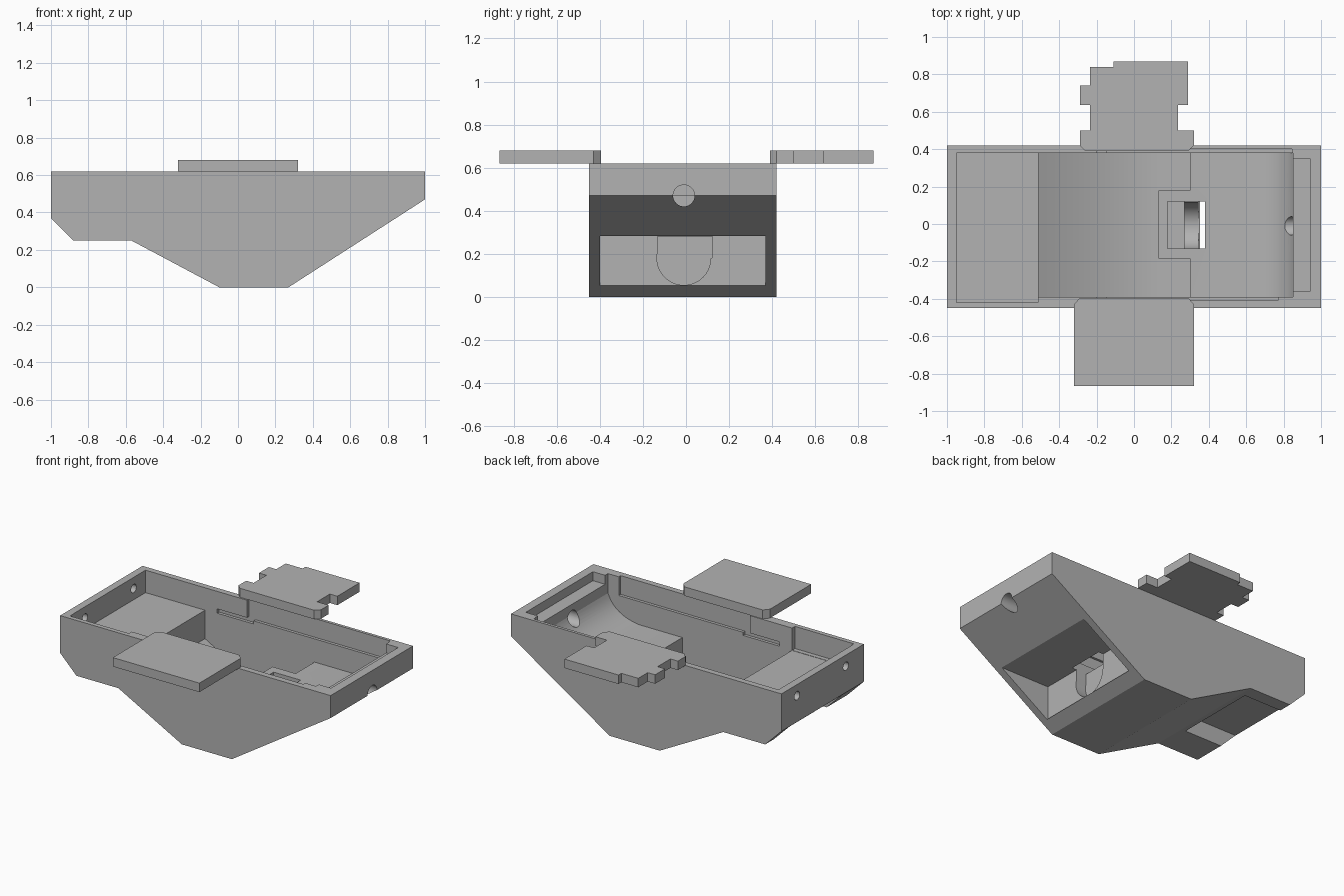
import bpy, bmesh, math
from mathutils import Vector, Matrix

cube = bpy.data.objects.get("Cube")
if cube:
    bpy.data.objects.remove(cube, do_unlink=True)

grey = bpy.data.materials.new("mid_grey")
grey.use_nodes = True
grey.diffuse_color = (0.45, 0.45, 0.45, 1)
grey.node_tree.nodes["Principled BSDF"].inputs["Base Color"].default_value = grey.diffuse_color


def prism(name, outline, axis, low, high):
    """Extrude a flat outline: axis 'y' takes (x, z), axis 'z' takes (x, y)."""
    bm = bmesh.new()
    place = (lambda a, b: (a, low, b)) if axis == "y" else (lambda a, b: (a, b, low))
    face = bm.faces.new([bm.verts.new(place(a, b)) for a, b in outline])
    grown = bmesh.ops.extrude_face_region(bm, geom=[face])
    shift = Vector((0, high - low, 0)) if axis == "y" else Vector((0, 0, high - low))
    bmesh.ops.translate(bm, vec=shift, verts=[v for v in grown["geom"] if isinstance(v, bmesh.types.BMVert)])
    return finish(name, bm)


def finish(name, bm):
    bmesh.ops.recalc_face_normals(bm, faces=bm.faces)
    mesh = bpy.data.meshes.new(name)
    bm.to_mesh(mesh)
    bm.free()
    mesh.materials.append(grey)
    obj = bpy.data.objects.new(name, mesh)
    bpy.context.collection.objects.link(obj)
    return obj


def box(name, x0, x1, y0, y1, z0, z1):
    return prism(name, [(x0, y0), (x1, y0), (x1, y1), (x0, y1)], "z", z0, z1)


def rod(name, x0, x1, y, z, radius):
    """Cylinder along x."""
    bm = bmesh.new()
    turn = Matrix.Translation(((x0 + x1) / 2, y, z)) @ Matrix.Rotation(math.pi / 2, 4, "Y")
    bmesh.ops.create_cone(bm, cap_ends=True, segments=40, radius1=radius, radius2=radius,
                          depth=x1 - x0, matrix=turn)
    return finish(name, bm)


def curve(a, b, c, steps=14):
    """Quadratic arc from a to c, pulled towards b."""
    a, b, c = Vector(a), Vector(b), Vector(c)
    ts = [i / steps for i in range(steps + 1)]
    return [tuple(a * (1 - t) ** 2 + b * 2 * t * (1 - t) + c * t * t) for t in ts]


def combine(target, tool, operation="DIFFERENCE"):
    mod = target.modifiers.new("cut", "BOOLEAN")
    mod.operation, mod.solver, mod.object = operation, "EXACT", tool
    graph = bpy.context.evaluated_depsgraph_get()
    mesh = bpy.data.meshes.new_from_object(target.evaluated_get(graph))
    target.modifiers.clear()
    target.data = mesh
    bpy.data.objects.remove(tool, do_unlink=True)


# Outer hull
hull = prism("housing", [(-1, .62), (1, .62), (1, .47), (.27, 0), (-.1, 0), (-.57, .25),
                         (-.88, .25), (-1, .37)], "y", -.45, .42)

# Main cavity: high shelf, curved floor, platform and curved end
cavity = [(-.95, .7), (-.95, .47), (-.51, .47)]
cavity += curve((-.51, .28), (-.12, .06), (.15, .06)) + [(.3, .06), (.3, .34)]
cavity += curve((.62, .34), (.8, .36), (.85, .49)) + [(.85, .7)]
combine(hull, prism("cavity", cavity, "y", -.39, .38))
combine(hull, box("shelf_relief", -.948, -.512, -.42, -.3, .472, .7))
combine(hull, box("end_ledge", .8, .94, -.36, .35, .56, .7))

# Shallow side wall recesses with their slots
for side, y0, y1, end in (("front", -.41, -.3, .77), ("back", .3, .4, .846)):
    combine(hull, box(side + "_recess", -.2, end, y0, y1, .495, .7))
    combine(hull, box(side + "_slot", -.42, -.15, y0, y1, .474, .503))

# Wheel housing joined to the platform
combine(hull, box("wheel_housing", .13, .32, -.185, .18, .04, .34), "UNION")

# Pocket in the sloping end, with a round-bottomed wheel recess
combine(hull, box("pocket", .345, 1.1, -.4, .37, .053, .283))
combine(hull, rod("wheel_recess", .27, .36, -.01, .18, .125))
combine(hull, box("wheel_opening", .27, .38, -.13, .12, .18, .5))
combine(hull, box("opening_step", .18, .3, -.13, .12, .28, .5))

# Cable hole, screw holes and the channel between the feet
combine(hull, rod("cable_hole", .75, 1.1, -.01, .47, .05))
for y in (-.26, .255):
    combine(hull, rod("screw_hole", -1.1, -.9, y, .545, .028))
combine(hull, box("foot_channel", -1.1, -.6, -.23, .33, .1, .365))

# Top plates
prism("front_plate", [(-.32, -.865), (.32, -.865), (.32, -.43), (.29, -.395), (-.29, -.395),
                      (-.32, -.43)], "z", .62, .68)
prism("back_plate", [(-.26, .39), (.29, .39), (.32, .42), (.32, .5), (.235, .5), (.235, .635),
                     (.29, .635), (.29, .87), (-.11, .87), (-.11, .84), (-.235, .84),
                     (-.235, .74), (-.29, .74), (-.29, .635), (-.235, .635), (-.235, .5),
                     (-.29, .5), (-.29, .42)], "z", .62, .68)

# Smooth only the curved surfaces
bpy.ops.object.select_all(action="DESELECT")
hull.select_set(True)
bpy.context.view_layer.objects.active = hull
bpy.ops.object.shade_smooth_by_angle(angle=math.radians(20))
